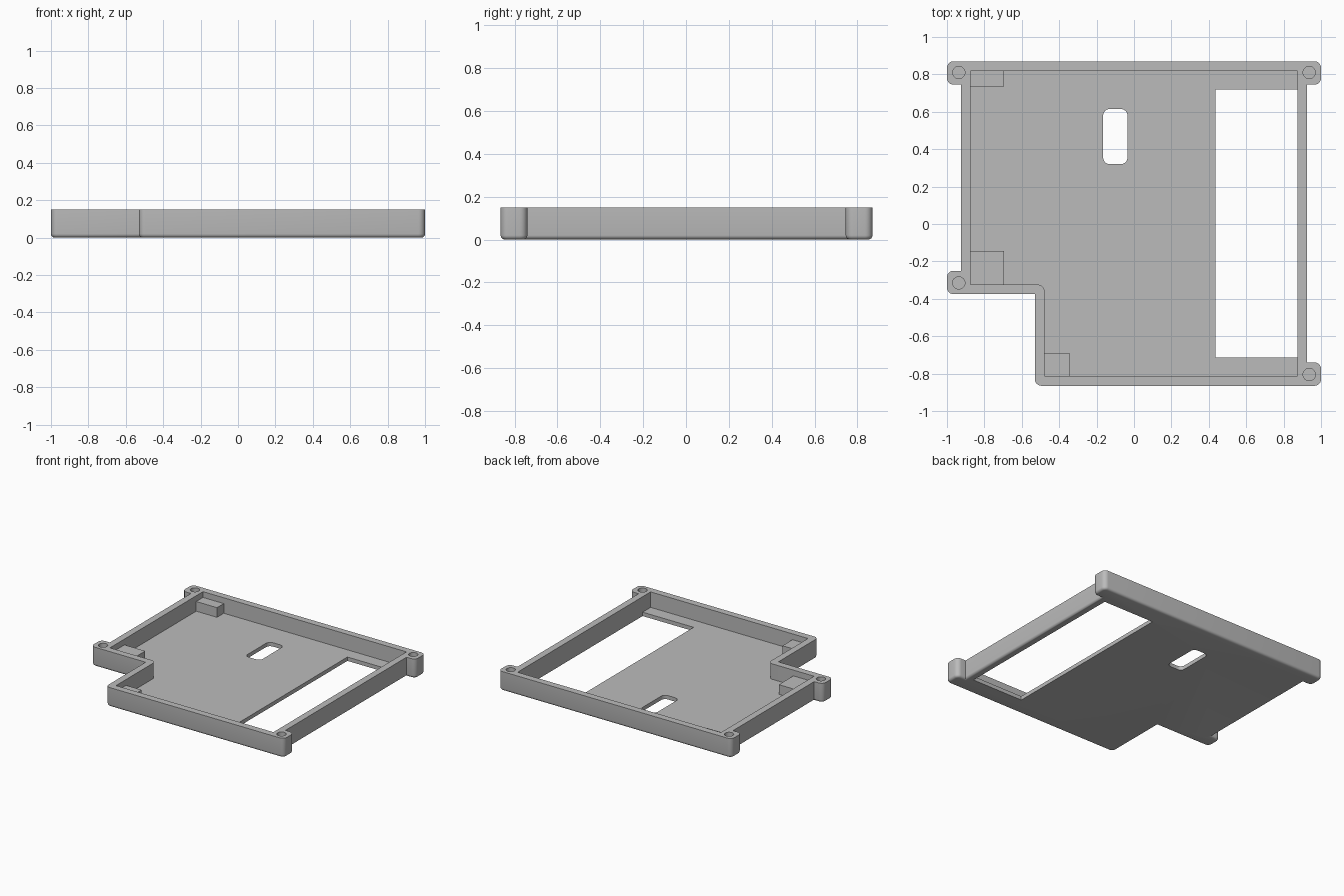
import bpy, bmesh, math
from mathutils import Vector

cube = bpy.data.objects.get("Cube")
if cube:
    bpy.data.objects.remove(cube, do_unlink=True)

HEIGHT, FLOOR, BLOCK_TOP = 0.15, 0.03, 0.105
CORNER, LUG = 0.035, 0.125

grey = bpy.data.materials.new("plain_grey")
grey.use_nodes = True
grey.diffuse_color = (0.5, 0.5, 0.5, 1)
shader = grey.node_tree.nodes["Principled BSDF"]
shader.inputs["Base Color"].default_value = grey.diffuse_color
shader.inputs["Roughness"].default_value = 0.6


def rounded(corners, steps=6):
    """Outline from (x, y, radius) right-angled corners."""
    out = []
    for i, (x, y, r) in enumerate(corners):
        p = Vector((x, y))
        if r == 0:
            out.append(p)
            continue
        a = (Vector(corners[i - 1][:2]) - p).normalized()
        b = (Vector(corners[(i + 1) % len(corners)][:2]) - p).normalized()
        for k in range(steps + 1):
            t = k / steps * math.pi / 2
            out.append(p + a * r * (1 - math.sin(t)) + b * r * (1 - math.cos(t)))
    return out


def rect(x0, x1, y0, y1, r=0):
    return rounded([(x0, y0, r), (x1, y0, r), (x1, y1, r), (x0, y1, r)])


def prism(name, outline, z0, z1, round_bottom=0):
    bm = bmesh.new()
    base = bm.faces.new([bm.verts.new((p.x, p.y, z0)) for p in outline])
    top = bmesh.ops.extrude_face_region(bm, geom=[base])["geom"]
    verts = [v for v in top if isinstance(v, bmesh.types.BMVert)]
    bmesh.ops.translate(bm, verts=verts, vec=(0, 0, z1 - z0))
    bmesh.ops.recalc_face_normals(bm, faces=bm.faces)
    if round_bottom:
        edges = [e for e in bm.edges if all(v.co.z < z0 + 1e-5 for v in e.verts)]
        bmesh.ops.bevel(bm, geom=edges, offset=round_bottom, segments=4,
                        profile=0.5, affect='EDGES', clamp_overlap=False)
    mesh = bpy.data.meshes.new(name)
    bm.to_mesh(mesh)
    bm.free()
    mesh.materials.append(grey)
    obj = bpy.data.objects.new(name, mesh)
    bpy.context.collection.objects.link(obj)
    return obj


def carve(target, cutter):
    cutter.hide_render = True
    mod = target.modifiers.new("cut", 'BOOLEAN')
    mod.operation, mod.solver, mod.object = 'DIFFERENCE', 'EXACT', cutter
    bpy.context.view_layer.objects.active = target
    bpy.ops.object.modifier_apply(modifier=mod.name)
    bpy.data.objects.remove(cutter, do_unlink=True)


# Outer shell: stepped outline with four screw lugs
SIDE, BACK, FRONT, STEP_X, STEP_Y = 0.925, 0.87, -0.865, -0.53, -0.375
c = CORNER
tray = prism("tray", rounded([
    (STEP_X, FRONT, c), (1, FRONT, c), (1, FRONT + LUG, c), (SIDE, FRONT + LUG, 0),
    (SIDE, BACK - LUG, 0), (1, BACK - LUG, c), (1, BACK, c),
    (-1, BACK, c), (-1, BACK - LUG, c), (-SIDE, BACK - LUG, 0),
    (-SIDE, STEP_Y + LUG, 0), (-1, STEP_Y + LUG, c), (-1, STEP_Y, c),
    (STEP_X, STEP_Y, 0)]), 0, HEIGHT, 0.02)

# Hollow interior
wall = 0.052
ix, iy = STEP_X + wall, STEP_Y + wall
x_in, y_front, y_back = 0.873, FRONT + wall, BACK - wall
carve(tray, prism("cavity", rounded([
    (ix, y_front, 0), (x_in, y_front, 0), (x_in, y_back, 0),
    (-x_in, y_back, 0), (-x_in, iy, 0), (ix, iy, 0.04)]), FLOOR, HEIGHT + 0.1))

# Floor openings
carve(tray, prism("window", rect(0.435, x_in, -0.715, 0.72), -0.1, FLOOR + 0.05))
carve(tray, prism("slot", rect(-0.165, -0.035, 0.32, 0.615, 0.035), -0.1, FLOOR + 0.05))

# Blind screw holes
for hx, hy in [(-0.937, 0.81), (0.937, 0.81), (-0.937, -0.315), (0.937, -0.805)]:
    ring = [Vector((hx + 0.033 * math.cos(a), hy + 0.033 * math.sin(a)))
            for a in (math.tau * k / 32 for k in range(32))]
    carve(tray, prism("screw_hole", ring, FLOOR, HEIGHT + 0.1))

# Support blocks in the inner corners
blocks = {
    "back_support": (-x_in - 0.01, -0.695, 0.735, y_back + 0.01),
    "middle_support": (-x_in - 0.01, -0.695, iy - 0.01, -0.145),
    "front_support": (ix - 0.01, -0.345, y_front - 0.01, -0.69),
}
for name, area in blocks.items():
    prism(name, rect(*area), FLOOR - 0.005, BLOCK_TOP)

# Smooth the rounded corners, keep hard edges sharp
bpy.ops.object.select_all(action='DESELECT')
tray.select_set(True)
bpy.context.view_layer.objects.active = tray
bpy.ops.object.shade_smooth_by_angle(angle=math.radians(32))
